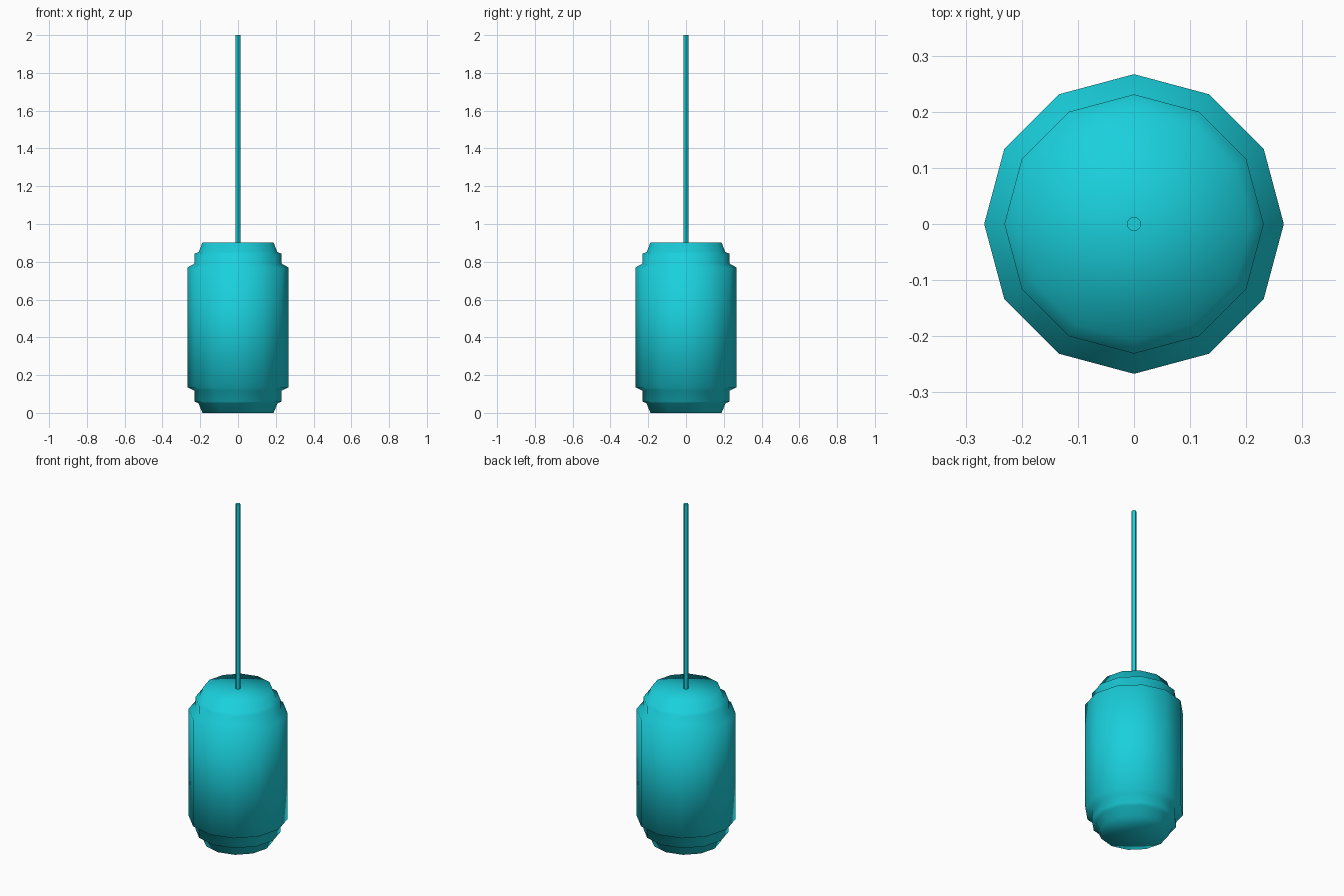
import bpy, bmesh
from math import cos, sin, tau

if "Cube" in bpy.data.objects:
    bpy.data.objects.remove(bpy.data.objects["Cube"])

teal = bpy.data.materials.new("teal")
teal.diffuse_color = (0.01, 0.63, 0.72, 1)
teal.use_nodes = True
teal.node_tree.nodes["Principled BSDF"].inputs["Base Color"].default_value = teal.diffuse_color


def lathe(name, profile, sides):
    """Revolve (radius, z) points around z, closing both ends with fans."""
    bm = bmesh.new()
    rings = [[bm.verts.new((r * cos(tau * i / sides), r * sin(tau * i / sides), z))
              for i in range(sides)] for r, z in profile]
    bottom = bm.verts.new((0, 0, profile[0][1]))
    top = bm.verts.new((0, 0, profile[-1][1]))
    for i in range(sides):
        j = (i + 1) % sides
        for a, b in zip(rings, rings[1:]):
            bm.faces.new((a[i], a[j], b[j], b[i]))
        bm.faces.new((bottom, rings[0][j], rings[0][i]))
        bm.faces.new((top, rings[-1][i], rings[-1][j]))
    for f in bm.faces:
        f.smooth = True
    mesh = bpy.data.meshes.new(name)
    bm.to_mesh(mesh)
    bm.free()
    mesh.materials.append(teal)
    obj = bpy.data.objects.new(name, mesh)
    bpy.context.collection.objects.link(obj)
    return obj


# Twelve-sided lamp body with stepped collars at both ends
lathe("lamp_body", [(0.188, 0), (0.21, 0.052), (0.231, 0.06), (0.231, 0.118),
                    (0.267, 0.135), (0.267, 0.77), (0.231, 0.79),
                    (0.231, 0.842), (0.208, 0.852), (0.188, 0.903)], 12)

# Thin hanging cord with crisp end caps
cord = lathe("hanging_cord", [(0.0125, 0.90), (0.0125, 2.0)], 12)
bpy.context.view_layer.objects.active = cord
cord.select_set(True)
bpy.ops.object.shade_smooth_by_angle()
